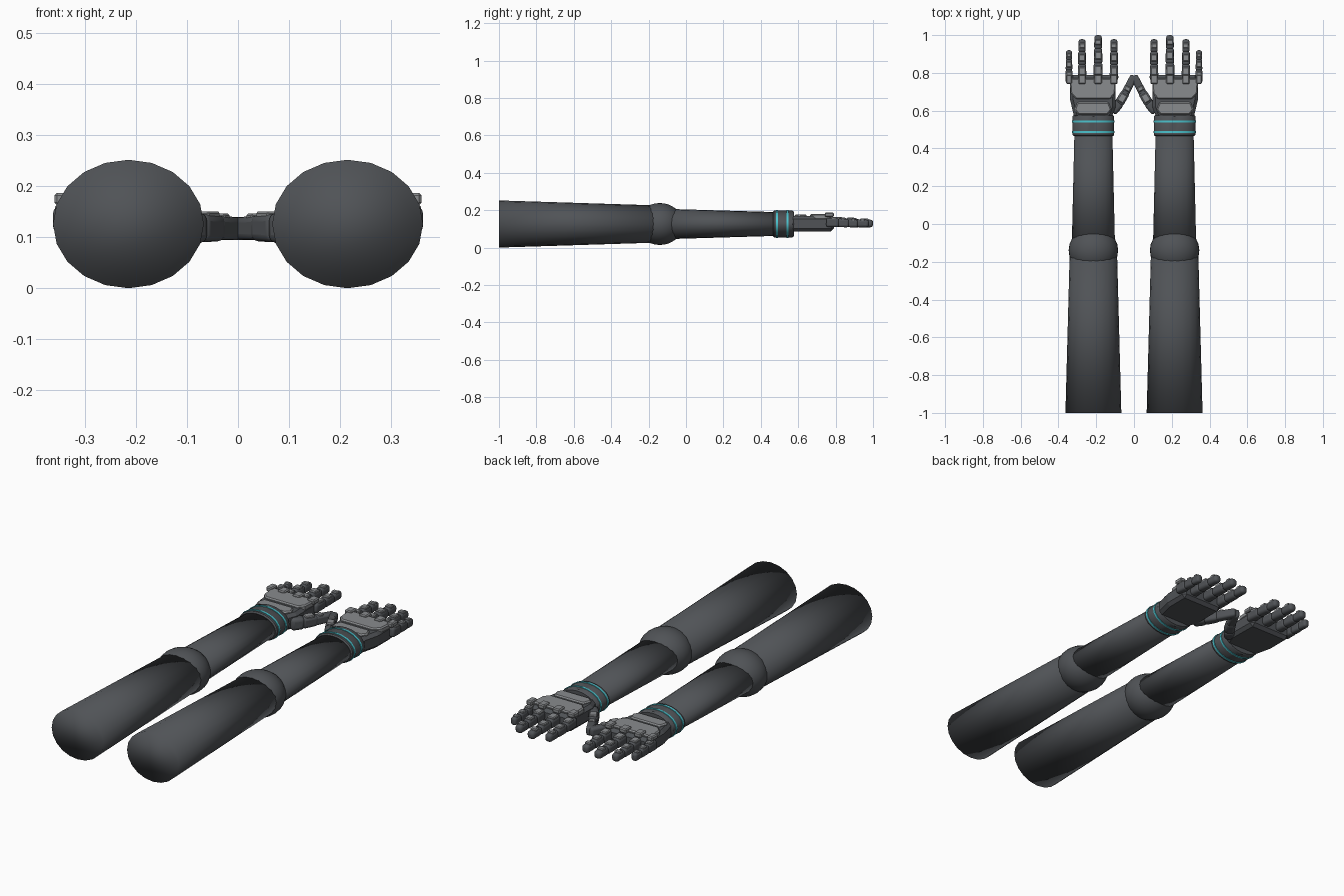
import bpy, bmesh, math
from mathutils import Vector, Matrix

old = bpy.data.objects.get("Cube")
if old:
    bpy.data.objects.remove(old, do_unlink=True)


def material(name, rgb):
    m = bpy.data.materials.new(name)
    m.use_nodes = True
    m.diffuse_color = (*rgb, 1)
    bsdf = m.node_tree.nodes["Principled BSDF"]
    bsdf.inputs["Base Color"].default_value = (*rgb, 1)
    bsdf.inputs["Roughness"].default_value = 0.6
    return m


DARK = material("dark grey shell", (0.08, 0.086, 0.094))
LIGHT = material("light grey plate", (0.25, 0.26, 0.27))
GLOW = material("cyan ring", (0.07, 0.55, 0.62))
AXIS_X, AXIS_Z = 0.215, 0.126


def finish(bm, name, mat, angle=None, bevel=0, segments=1):
    bmesh.ops.recalc_face_normals(bm, faces=bm.faces)
    me = bpy.data.meshes.new(name)
    bm.to_mesh(me)
    bm.free()
    me.materials.append(mat)
    ob = bpy.data.objects.new(name, me)
    bpy.context.collection.objects.link(ob)
    if bevel:
        mod = ob.modifiers.new("Bevel", "BEVEL")
        mod.width, mod.segments = bevel, segments
        mod.limit_method, mod.angle_limit = "ANGLE", math.radians(40)
    if angle:
        bpy.ops.object.select_all(action="DESELECT")
        ob.select_set(True)
        bpy.context.view_layer.objects.active = ob
        if angle >= 180:
            bpy.ops.object.shade_smooth()
        else:
            bpy.ops.object.shade_smooth_by_angle(angle=math.radians(angle))
    return ob


def tube(name, cx, rings, mat, angle=40, sides=20):
    """Capped oval tube along y; each ring is (y, half width, half height)."""
    bm = bmesh.new()
    loops = []
    for y, rx, rz in rings:
        turns = [2 * math.pi * i / sides for i in range(sides)]
        loops.append([bm.verts.new((cx + rx * math.sin(a), y, AXIS_Z + rz * math.cos(a)))
                      for a in turns])
    for a, b in zip(loops, loops[1:]):
        for i in range(sides):
            j = (i + 1) % sides
            bm.faces.new((a[i], a[j], b[j], b[i]))
    bm.faces.new(loops[0])
    bm.faces.new(loops[-1])
    return finish(bm, name, mat, angle)


def prism(name, outline, z0, z1, mat, bevel):
    """Flat outline in x and y, extruded upwards."""
    bm = bmesh.new()
    face = bm.faces.new([bm.verts.new((x, y, z0)) for x, y in outline])
    up = bmesh.ops.extrude_face_region(bm, geom=[face])["geom"]
    bmesh.ops.translate(bm, vec=(0, 0, z1 - z0),
                        verts=[v for v in up if isinstance(v, bmesh.types.BMVert)])
    return finish(bm, name, mat, bevel=bevel)


def bar(name, start, end, width, height, mat, bevel, segments=1, taper=1.0, lift=0.0):
    """Bevelled block running from start to end, narrowing towards the end."""
    start, end = Vector(start), Vector(end)
    d = end - start
    side = d.cross(Vector((0, 0, 1))).normalized()
    up = side.cross(d).normalized()
    frame = Matrix((side, d.normalized(), up)).transposed().to_4x4()
    bm = bmesh.new()
    bmesh.ops.create_cube(bm, size=1)
    for v in bm.verts:
        k = taper if v.co.y > 0 else 1
        v.co = (v.co.x * width * k, v.co.y * d.length, v.co.z * height * k + lift)
    bm.transform(Matrix.Translation((start + end) / 2) @ frame)
    return finish(bm, name, mat, 35 if segments > 1 else None, bevel, segments)


# Outward offset from the arm axis, base y, tip y, width
FINGERS = {
    "little": (0.129, 0.75, 0.92, 0.038),
    "ring": (0.06, 0.76, 0.978, 0.046),
    "middle": (-0.025, 0.76, 1.0, 0.049),
    "index": (-0.109, 0.76, 0.978, 0.046),
}

for label, s in (("left", 1), ("right", -1)):
    cx = s * AXIS_X

    def out(points):
        return [(cx + s * u, y) for u, y in points]

    # Arm shells and elbow
    tube(label + "_upper_arm", cx, [(-1, 0.148, 0.126), (-0.14, 0.125, 0.099)], DARK, 180)
    tube(label + "_forearm", cx, [(-0.14, 0.115, 0.082), (0.5, 0.1, 0.063)], DARK, 180)
    bm = bmesh.new()
    bmesh.ops.create_uvsphere(bm, u_segments=24, v_segments=16, radius=1)
    bm.transform(Matrix.Translation((cx, -0.14, AXIS_Z)) @ Matrix.Diagonal((0.131, 0.125, 0.112, 1)))
    finish(bm, label + "_elbow", DARK, 180)

    # Wrist cuff with glowing rings
    tube(label + "_wrist_cuff", cx, [(0.465, 0.104, 0.065), (0.471, 0.11, 0.071),
                                     (0.57, 0.11, 0.071), (0.577, 0.104, 0.065)], DARK)
    for n, y in (("rear", 0.487), ("fore", 0.542)):
        tube(f"{label}_{n}_cuff_ring", cx, [(y - 0.005, 0.113, 0.074), (y + 0.005, 0.113, 0.074)], GLOW)

    # Palm and back-of-hand plates
    prism(label + "_palm", out([(0.1, 0.56), (0.124, 0.66), (0.124, 0.79), (-0.115, 0.79),
                                (-0.118, 0.62), (-0.095, 0.56)]), 0.086, 0.168, DARK, 0.016)
    prism(label + "_hand_plate", out([(0.126, 0.77), (-0.12, 0.77), (-0.115, 0.69), (-0.09, 0.662),
                                      (0.092, 0.662), (0.12, 0.69)]), 0.15, 0.179, LIGHT, 0.006)
    prism(label + "_wrist_plate", out([(0.085, 0.645), (-0.08, 0.645), (-0.096, 0.605), (-0.075, 0.58),
                                       (0.08, 0.58), (0.1, 0.605)]), 0.15, 0.177, LIGHT, 0.006)

    # Fingers: three joints, each with a top plate
    for finger, (u, base, tip, w) in FINGERS.items():
        x = cx + s * u
        name = f"{label}_{finger}"

        def at(t):
            return Vector((x, base + (tip - base) * t, 0.135 - 0.007 * t))

        bar(name + "_knuckle", (x, 0.742, 0.175), (x, 0.79, 0.175), w * 0.85, 0.024, LIGHT, 0.005)
        for i, (a, b) in enumerate(((0, 0.4), (0.36, 0.72), (0.68, 1))):
            k = 1 - 0.07 * i
            bar(f"{name}_joint_{i + 1}", at(a), at(b), w * k, 0.05 * k, DARK, w * 0.3, 3, 0.94)
            m = a + 0.1 if i else 0.12
            bar(f"{name}_plate_{i + 1}", at(m), at(m + (0.2, 0.17, 0.12)[i]), w * k * 0.8, 0.016,
                LIGHT, 0.004, lift=0.022 * k)

    # Thumb reaching inwards
    path = [Vector((s * px, py, pz)) for px, py, pz in
            ((0.115, 0.6, 0.118), (0.078, 0.64, 0.118), (0.045, 0.695, 0.118), (0.004, 0.775, 0.117))]
    for i, (a, b) in enumerate(zip(path, path[1:])):
        w = (0.058, 0.05, 0.042)[i]
        ext = (b - a) * 0.12
        bar(f"{label}_thumb_joint_{i + 1}", a - ext, b + ext, w, w + 0.006, DARK, w * 0.28, 3, 0.92)
        if i:
            bar(f"{label}_thumb_plate_{i}", a.lerp(b, 0.12), a.lerp(b, 0.85 if i == 1 else 0.4),
                w * 0.75, 0.016, LIGHT, 0.004, lift=w / 2)
